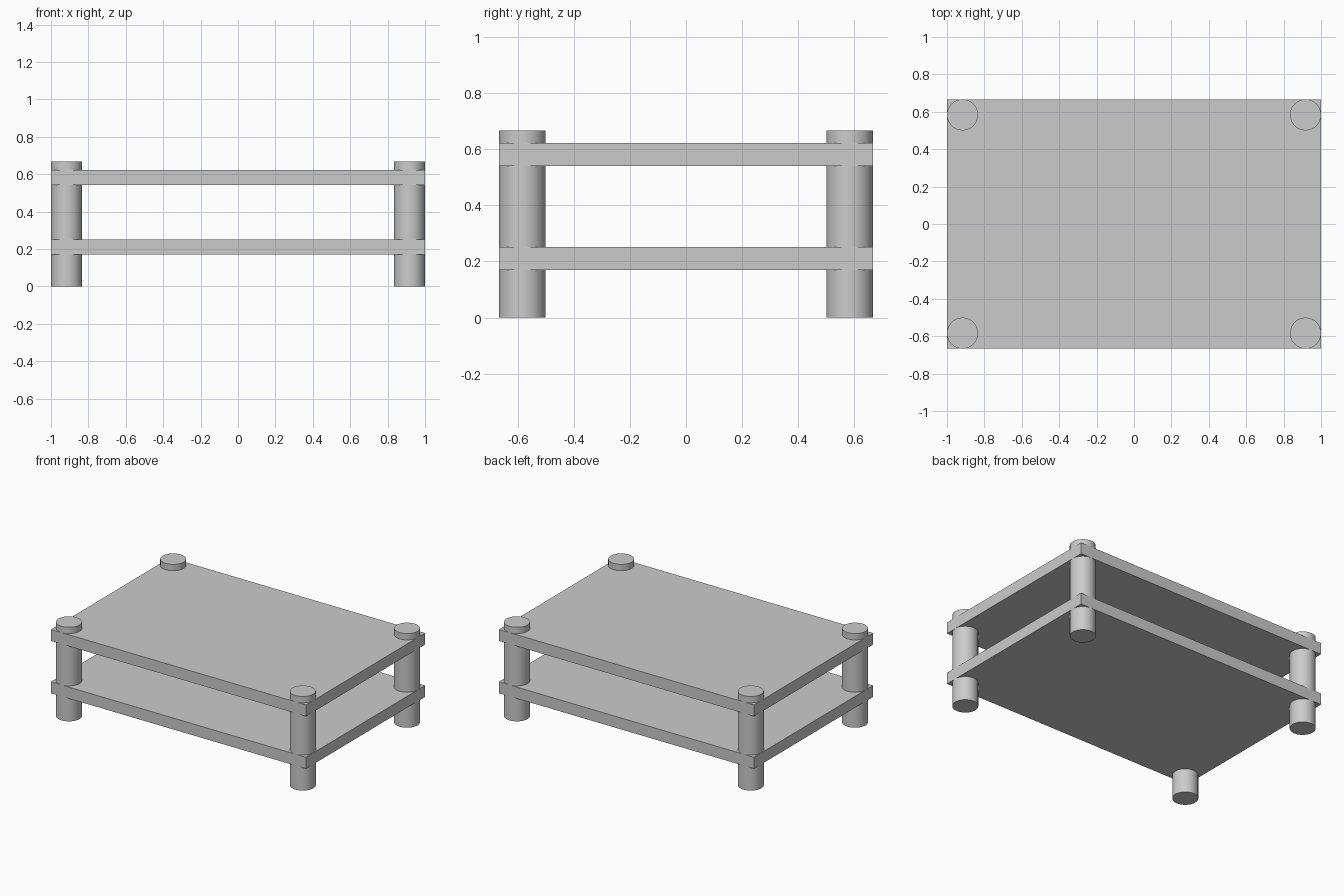
import bpy

cube = bpy.data.objects.get("Cube")
if cube:
    bpy.data.objects.remove(cube, do_unlink=True)

WIDTH, DEPTH, HEIGHT = 2.0, 1.333, 0.667
LEG_RADIUS = 0.083
SHELF_THICKNESS = 0.081

# Single flat grey
grey = bpy.data.materials.new("light_grey")
grey.use_nodes = True
colour = (0.6, 0.6, 0.6, 1)
grey.diffuse_color = colour
grey.node_tree.nodes["Principled BSDF"].inputs["Base Color"].default_value = colour


def add_shelf(name, bottom):
    bpy.ops.mesh.primitive_cube_add(size=1, location=(0, 0, bottom + SHELF_THICKNESS / 2))
    shelf = bpy.context.object
    shelf.name = name
    shelf.scale = (WIDTH, DEPTH, SHELF_THICKNESS)
    bpy.ops.object.transform_apply(location=False, rotation=False, scale=True)
    shelf.data.materials.append(grey)


def add_leg(name, side, end):
    x = side * (WIDTH / 2 - LEG_RADIUS)
    y = end * (DEPTH / 2 - LEG_RADIUS)
    bpy.ops.mesh.primitive_cylinder_add(vertices=64, radius=LEG_RADIUS, depth=HEIGHT,
                                        location=(x, y, HEIGHT / 2))
    leg = bpy.context.object
    leg.name = name
    leg.data.materials.append(grey)
    bpy.ops.object.shade_smooth_by_angle()


# Two flat shelves
add_shelf("lower_shelf", 0.17)
add_shelf("upper_shelf", 0.541)

# Four round corner legs passing through both shelves
for side_name, side in (("right", -1), ("left", 1)):
    for end_name, end in (("front", -1), ("back", 1)):
        add_leg(f"{end_name}_{side_name}_leg", side, end)
